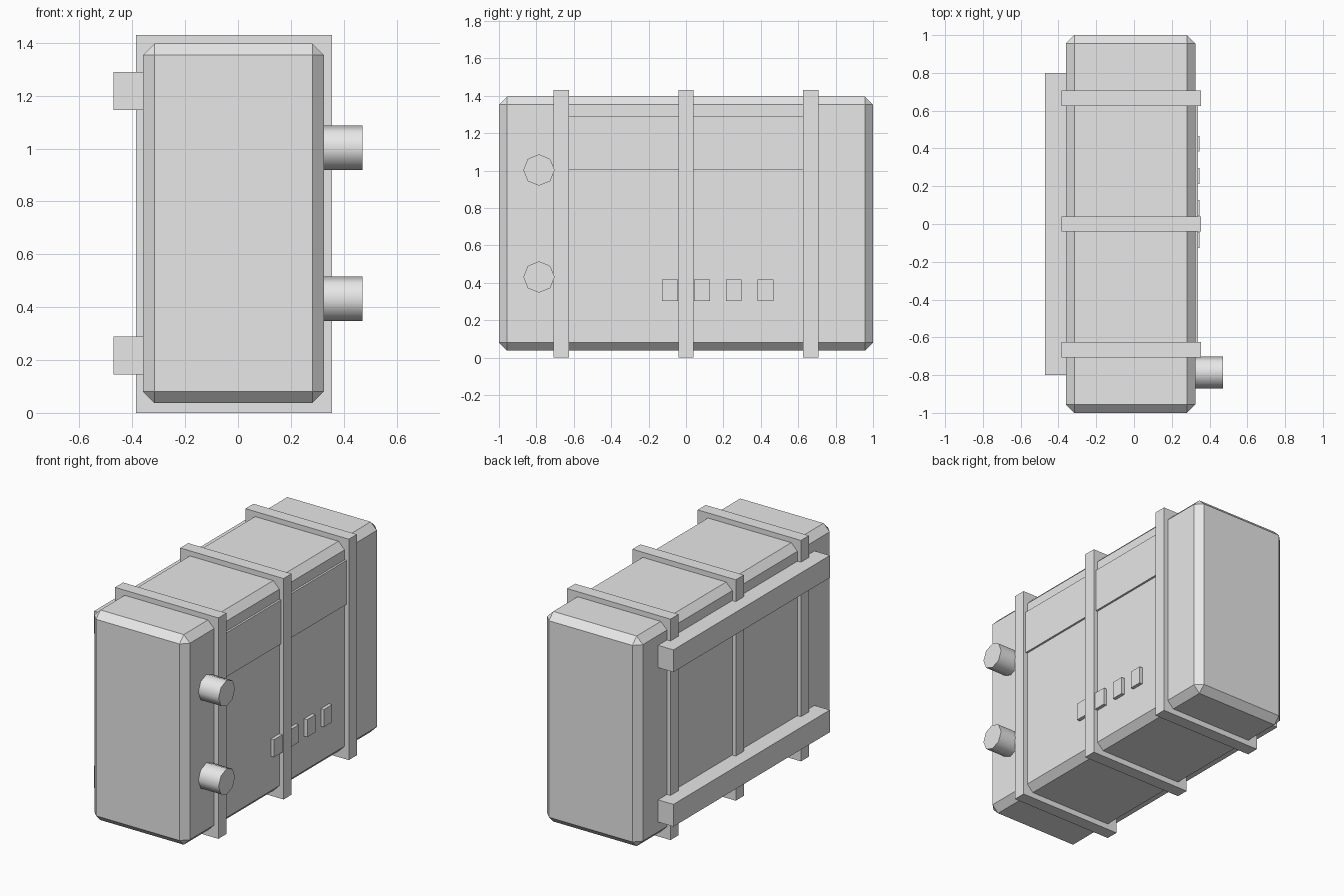
import bpy, bmesh, math
from mathutils import Matrix, Vector

if "Cube" in bpy.data.objects:
    bpy.data.objects.remove(bpy.data.objects["Cube"])

grey = bpy.data.materials.new("light grey")
grey.diffuse_color = (0.8, 0.8, 0.8, 1)
grey.use_nodes = True
grey.node_tree.nodes["Principled BSDF"].inputs["Base Color"].default_value = grey.diffuse_color


def finish(name, bm):
    mesh = bpy.data.meshes.new(name)
    bm.to_mesh(mesh)
    bm.free()
    mesh.materials.append(grey)
    obj = bpy.data.objects.new(name, mesh)
    bpy.context.collection.objects.link(obj)
    return obj


def box(name, x, y, z, chamfer=0):
    """Box from (min, max) ranges, with optional flat chamfers."""
    bm = bmesh.new()
    size = [r[1] - r[0] for r in (x, y, z)]
    mid = Vector([(r[0] + r[1]) / 2 for r in (x, y, z)])
    bmesh.ops.create_cube(bm, size=1, matrix=Matrix.Translation(mid) @ Matrix.Diagonal((*size, 1)))
    if chamfer:
        bmesh.ops.bevel(bm, geom=bm.edges[:], offset=chamfer, segments=1,
                        affect='EDGES', clamp_overlap=True)
    return finish(name, bm)


# Chamfered case
box("case_body", (-0.36, 0.325), (-1, 1), (0.037, 1.397), 0.044)

# Bands around the case
for i, y in enumerate((-0.667, 0, 0.667)):
    box(f"band_{i + 1}", (-0.385, 0.355), (y - 0.041, y + 0.041), (0, 1.43))

# Mounting rails on the left side
for name, z in (("lower_rail", 0.217), ("upper_rail", 1.217)):
    box(name, (-0.47, -0.355), (-0.8, 0.8), (z - 0.072, z + 0.072))

# Raised panel and small buttons on the right side
box("side_panel", (0.31, 0.338), (-0.64, 0.64), (1.003, 1.288))
for i in range(4):
    y = -0.085 + 0.17 * i
    box(f"button_{i + 1}", (0.31, 0.347), (y - 0.042, y + 0.042), (0.304, 0.418))

# Eight-sided pipe stubs with smooth sides
for name, z in (("lower_stub", 0.431), ("upper_stub", 1.003)):
    bm = bmesh.new()
    bmesh.ops.create_cone(bm, cap_ends=True, segments=8, radius1=0.084, radius2=0.084, depth=0.17,
                          matrix=Matrix.Translation((0.385, -0.786, z)) @ Matrix.Rotation(math.pi / 2, 4, 'Y'))
    for f in bm.faces:
        f.smooth = len(f.verts) == 4
    for e in bm.edges:
        e.smooth = all(f.smooth for f in e.link_faces)
    finish(name, bm)
